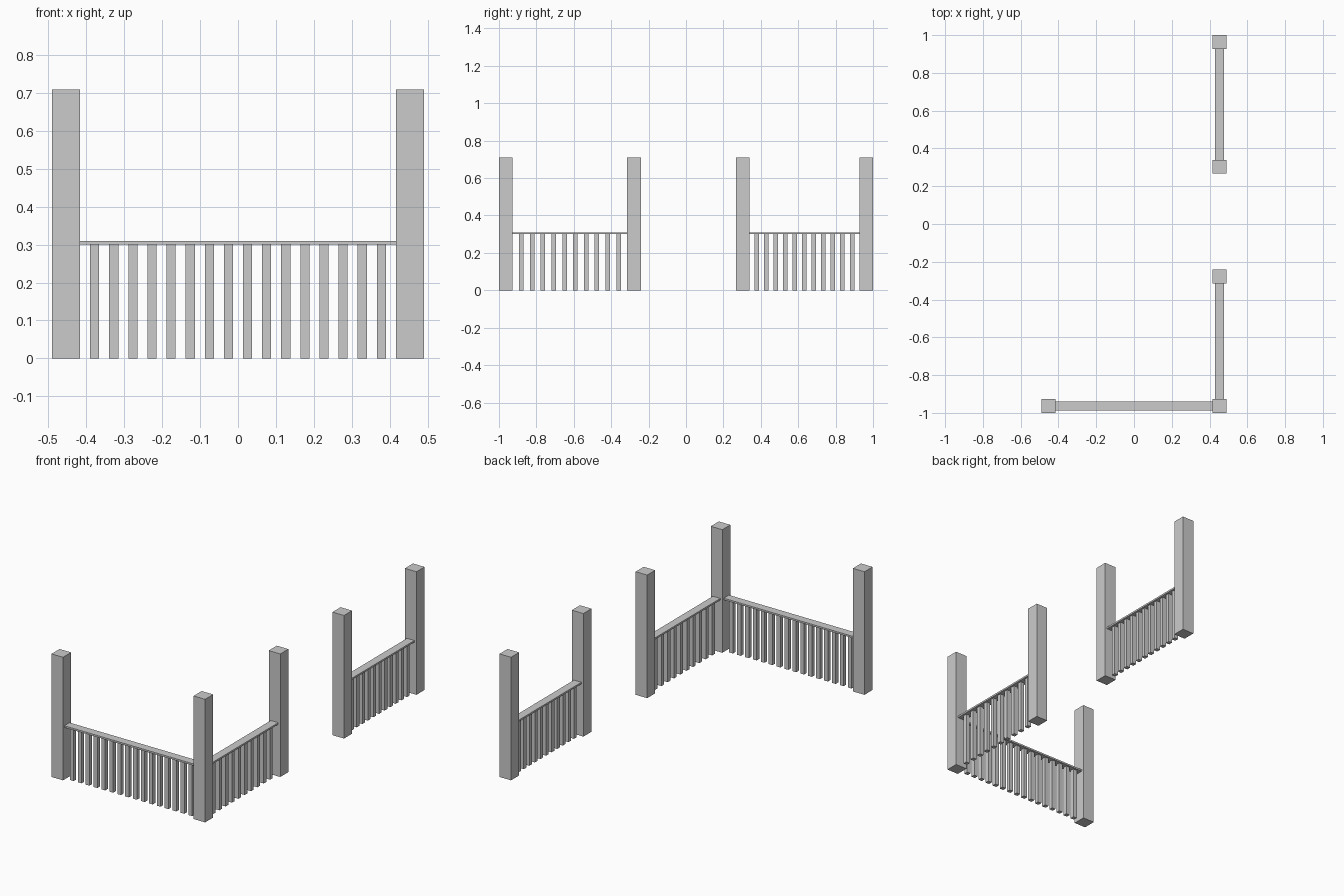
import bpy

if "Cube" in bpy.data.objects:
    bpy.data.objects.remove(bpy.data.objects["Cube"])

POST_W, POST_H = 0.0735, 0.71
RAIL_W, RAIL_BOTTOM, RAIL_TOP = 0.0475, 0.30, 0.31
SLAT_W = 0.024


def box(name, center, size):
    """Axis-aligned box with applied dimensions."""
    bpy.ops.mesh.primitive_cube_add(size=1, location=center)
    ob = bpy.context.object
    ob.name = name
    ob.scale = size
    bpy.ops.object.transform_apply(location=False, rotation=False, scale=True)
    return ob


def fence(name, start, end, count):
    """Rail and evenly gapped slats between two post centres."""
    axis = 0 if abs(end[0] - start[0]) > abs(end[1] - start[1]) else 1
    lo = start[axis] + POST_W / 2
    hi = end[axis] - POST_W / 2
    mid = [(a + b) / 2 for a, b in zip(start, end)]

    # top rail
    size = [RAIL_W, RAIL_W, RAIL_TOP - RAIL_BOTTOM]
    size[axis] = hi - lo
    box(name + "_rail", (*mid, (RAIL_TOP + RAIL_BOTTOM) / 2), size)

    # slats
    gap = (hi - lo - count * SLAT_W) / (count + 1)
    for i in range(count):
        pos = list(mid)
        pos[axis] = lo + gap + SLAT_W / 2 + i * (gap + SLAT_W)
        box(f"{name}_slat_{i + 1}", (*pos, RAIL_BOTTOM / 2),
            (SLAT_W, SLAT_W, RAIL_BOTTOM))


# posts
X, Y = 0.4535, 0.9632
posts = {
    "front_left_post": (-X, -Y),
    "front_right_post": (X, -Y),
    "side_front_post": (X, -0.278),
    "side_back_post": (X, 0.303),
    "back_right_post": (X, Y),
}
for name, (x, y) in posts.items():
    box(name, (x, y, POST_H / 2), (POST_W, POST_W, POST_H))

# fence sections
fence("front", posts["front_left_post"], posts["front_right_post"], 16)
fence("side_front", posts["front_right_post"], posts["side_front_post"], 10)
fence("side_back", posts["side_back_post"], posts["back_right_post"], 11)
